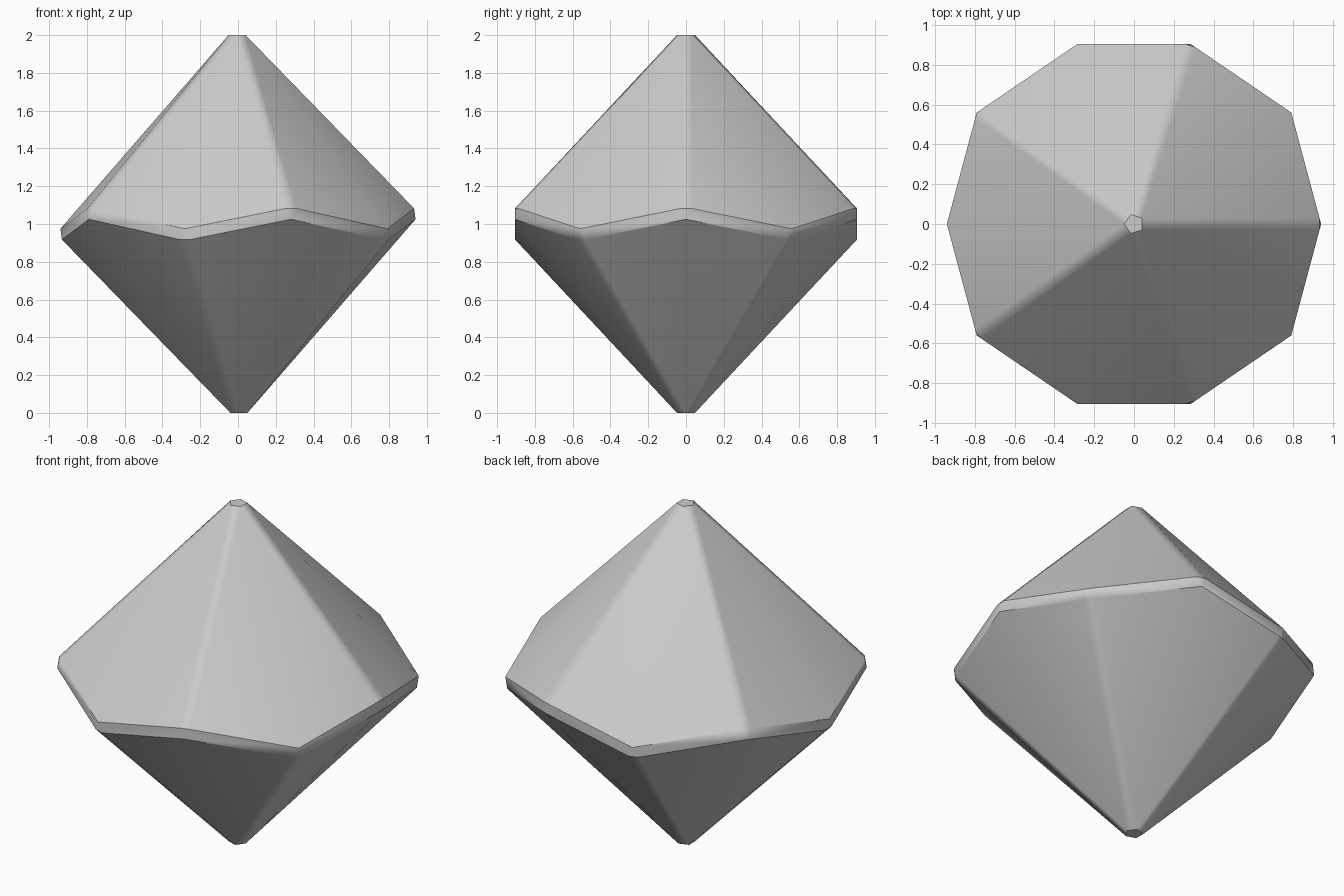
import bpy
import bmesh
from math import cos, sin, pi, radians

cube = bpy.data.objects.get("Cube")
if cube:
    bpy.data.objects.remove(cube, do_unlink=True)

grey = bpy.data.materials.new("light_grey")
grey.use_nodes = True
COLOUR = (0.6, 0.6, 0.6, 1.0)
grey.diffuse_color = COLOUR
grey.node_tree.nodes["Principled BSDF"].inputs["Base Color"].default_value = COLOUR

# Quarter outline of the ten-sided waist, mirrored all round
CORNERS = [(0.94, 0.0), (0.79, 0.56), (0.283, 0.905)]
CAP_RADIUS = 0.05
RIDGE = 0.05        # share of a waist edge cut off by each ridge bevel
HIGH, LOW = 1.088, 0.975


def waist(i):
    """Corner i of the ten-sided outline."""
    i %= 10
    j = i if i <= 5 else 10 - i
    x, y = CORNERS[j] if j < 3 else CORNERS[5 - j]
    return (x if j < 3 else -x), (y if i <= 5 else -y)


def build_half(bm, top):
    """Cap, low and ridge vertices of one half; even corners are high."""
    def height(z):
        return z if top else 2 - z
    cap, dip, ridge = {}, {}, {}
    first = 1 if top else 0
    for i in range(first, 10, 2):
        a = i * pi / 5
        cap[i] = bm.verts.new((CAP_RADIUS * cos(a), CAP_RADIUS * sin(a), height(2)))
        x, y = waist(i)
        dip[i] = bm.verts.new((x, y, height(LOW)))
        for side in (-1, 1):
            hx, hy = waist(i + side)
            ridge[i, side] = bm.verts.new((hx + (x - hx) * RIDGE,
                                           hy + (y - hy) * RIDGE,
                                           height(HIGH + (LOW - HIGH) * RIDGE)))
    for i in cap:
        n = (i + 2) % 10
        # two halves of a main facet, then the narrow bevel along the ridge
        for side in (-1, 1):
            bm.faces.new((cap[i], dip[i], ridge[i, side]))
        bm.faces.new((cap[i], ridge[i, 1], ridge[n, -1], cap[n]))
    bm.faces.new(list(cap.values()))
    return dip, ridge


bm = bmesh.new()
top_dip, top_ridge = build_half(bm, True)
low_dip, low_ridge = build_half(bm, False)

# Zigzag band around the waist
for i in top_dip:
    for side in (-1, 1):
        j = (i + side) % 10
        bm.faces.new((top_dip[i], top_ridge[i, side], low_dip[j], low_ridge[j, -side]))
    before, after = (i - 1) % 10, (i + 1) % 10
    bm.faces.new((top_dip[i], low_ridge[before, 1], low_ridge[after, -1]))
    bm.faces.new((low_dip[after], top_ridge[i, 1], top_ridge[(i + 2) % 10, -1]))

bmesh.ops.recalc_face_normals(bm, faces=bm.faces[:])
mesh = bpy.data.meshes.new("ten_sided_die")
bm.to_mesh(mesh)
bm.free()
mesh.materials.append(grey)

die = bpy.data.objects.new("ten_sided_die", mesh)
bpy.context.collection.objects.link(die)
bpy.ops.object.select_all(action='DESELECT')
die.select_set(True)
bpy.context.view_layer.objects.active = die
bpy.ops.object.shade_smooth_by_angle(angle=radians(35))

# Keep the large facets flat so only the ridges look rounded
weighted = die.modifiers.new("flat_facets", 'WEIGHTED_NORMAL')
weighted.keep_sharp = True
